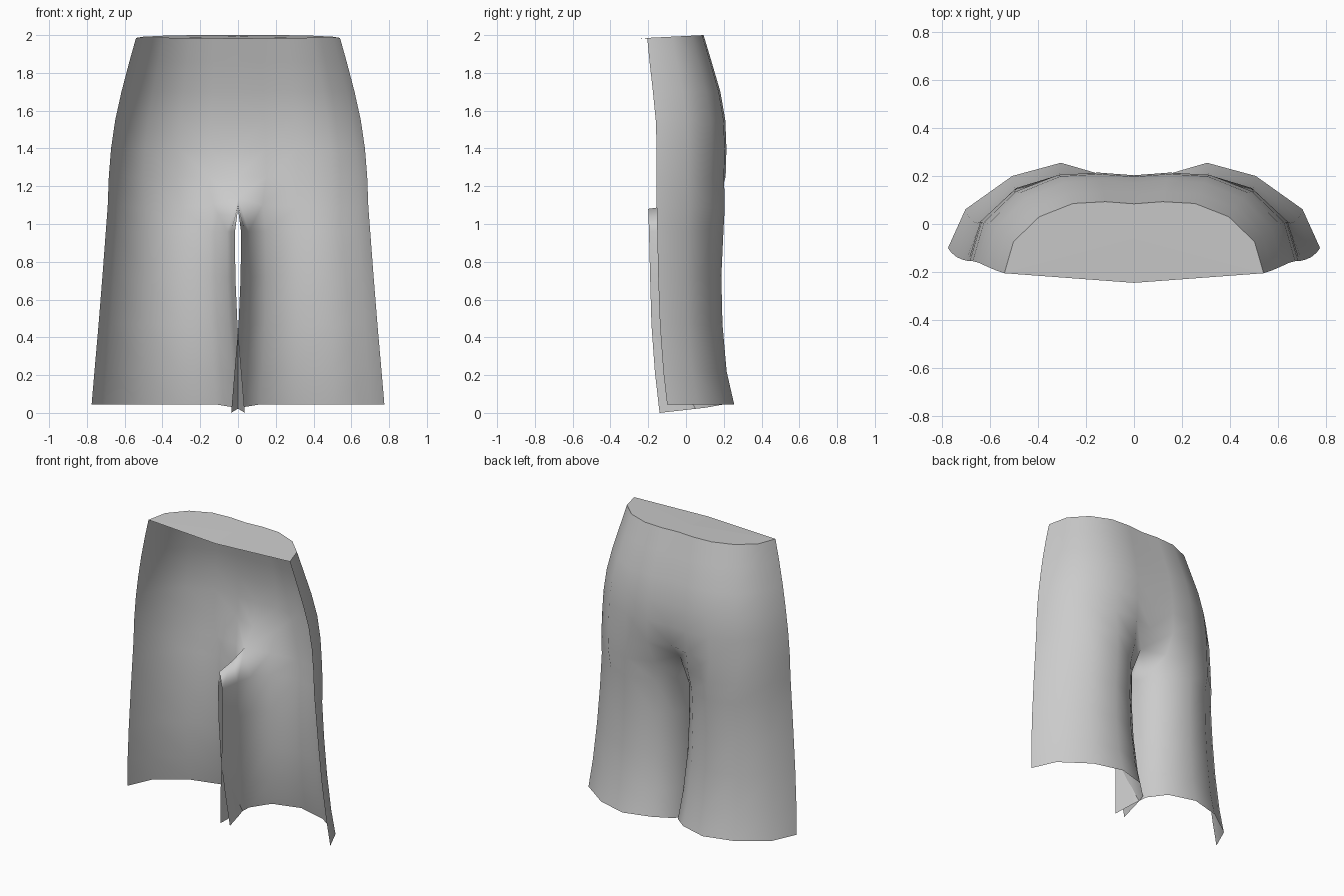
import bpy, math

if "Cube" in bpy.data.objects:
    bpy.data.objects.remove(bpy.data.objects["Cube"])

fabric = bpy.data.materials.new("light grey fabric")
fabric.diffuse_color = (0.6, 0.6, 0.6, 1)
fabric.use_nodes = True
fabric.node_tree.nodes["Principled BSDF"].inputs["Base Color"].default_value = fabric.diffuse_color


def add_mesh(name, verts, faces):
    me = bpy.data.meshes.new(name)
    me.from_pydata(verts, [], faces)
    me.materials.append(fabric)
    me.update()
    ob = bpy.data.objects.new(name, me)
    bpy.context.collection.objects.link(ob)
    return ob


def stitch(rows):
    """Join neighbouring rows with quads, over their shared columns."""
    verts, faces, start = [], [], []
    for r in rows:
        start.append(len(verts))
        verts += r
    for i in range(len(rows) - 1):
        a, b = start[i], start[i + 1]
        for c in range(min(len(rows[i]), len(rows[i + 1])) - 1):
            faces.append((a + c, b + c, b + c + 1, a + c + 1))
    return verts, faces


# Unit outlines, from side seam over the back: (across, depth)
SEAT = [(1, 0), (.93, .44), (.73, .79), (.47, .975), (.22, 1), (0, .97)]
LEG = [(1, 0), (.91, .46), (.67, .85), (.42, 1), (.19, .86), (.06, .62),
       (.03, .35), (0, 0)]


def seat_row(z, w, front, back, tilt=0.0):
    return [(w * t, front + (back - front) * d, z - tilt * (1 - d)) for t, d in SEAT]


def leg_row(z, inner, outer, front_in, front_out, back, dip=0.0):
    row = []
    for t, d in LEG:
        front = front_in + (front_out - front_in) * t
        row.append((inner + (outer - inner) * t, front + (back - front) * d,
                    z - dip * max(0, 1 - d) * (t < .1)))
    return row


# Seat rows, from waist to crotch
waist = seat_row(2.0, .54, -.205, .093, .015)
rows = [waist,
        seat_row(1.86, .575, -.193, .135),
        seat_row(1.70, .617, -.175, .182),
        seat_row(1.55, .65, -.160, .208),
        seat_row(1.40, .672, -.155, .214),
        seat_row(1.25, .684, -.155, .210)]
rows[-1][5] = (0, .165, 1.25)

# Crotch row: the last three points run forward under the body
rows.append([(.69, -.155, 1.09), (.64, .01, 1.09), (.49, .15, 1.09),
             (.31, .205, 1.09), (.13, .165, 1.10), (0, .07, 1.14),
             (0, -.06, 1.10), (0, -.2, 1.08)])

# Leg rows, down to the flared hem; inner edges cross slightly near the hem
rows += [leg_row(.96, .016, .70, -.196, -.152, .198),
         leg_row(.72, .014, .718, -.19, -.147, .187),
         leg_row(.47, .003, .738, -.183, -.138, .193),
         leg_row(.22, -.018, .76, -.165, -.12, .215),
         leg_row(.045, -.036, .775, -.14, -.10, .255, .045)]

shorts = add_mesh("shorts_back_panel", *stitch(rows))
shorts.data.shade_smooth()
mirror = shorts.modifiers.new("other half", 'MIRROR')
mirror.use_axis[0] = True
mirror.merge_threshold = 0.0005

# Flat cap closing the waist, with a shallow point at the front
left = [(-x, y, z) for x, y, z in waist[-2::-1]]
cap = waist + left + [(0, -.245, 1.98)]
n = len(cap)
center = (0, -.06, 1.992)
add_mesh("waist_cap", cap + [center], [(i, (i + 1) % n, n) for i in range(n)])
